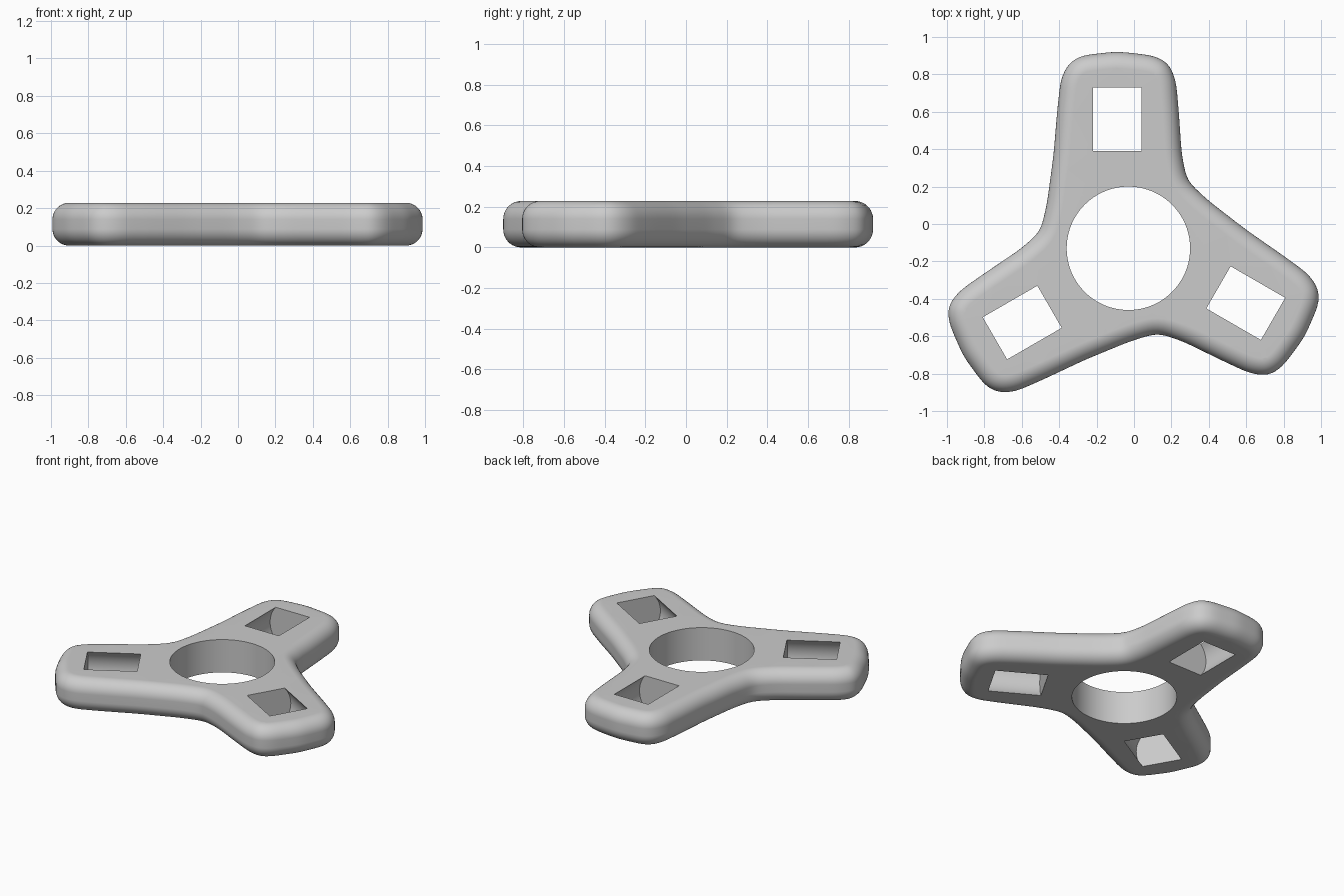
import bpy, bmesh, math
from mathutils import Matrix, Vector

cube = bpy.data.objects.get("Cube")
if cube:
    bpy.data.objects.remove(cube, do_unlink=True)

HUB = Vector((-0.03, -0.13, 0))
HEIGHT = 0.228
ROUND = 0.088
THIRD = math.radians(120)

grey = bpy.data.materials.new("plain_grey")
grey.use_nodes = True
grey.diffuse_color = (0.6, 0.6, 0.6, 1)
grey.node_tree.nodes["Principled BSDF"].inputs["Base Color"].default_value = (0.6, 0.6, 0.6, 1)

# Outline of one arm around the hub, clockwise from its left hollow
ARM = [(-.47, .09), (-.435, .24), (-.40, .50), (-.38, .74), (-.362, .905),
       (-.323, .99), (-.26, 1.03), (-.06, 1.053), (.14, 1.03), (.217, .99),
       (.255, .895), (.27, .72), (.285, .50)]


def soft_outline(points, spacing, passes):
    """Even steps along a closed polygon, then softened corners."""
    path = []
    for i, p in enumerate(points):
        q = points[(i + 1) % len(points)]
        steps = max(1, round((q - p).length / spacing))
        path += [p.lerp(q, s / steps) for s in range(steps)]
    for _ in range(passes):
        path = [(path[i - 1] + 2 * p + path[(i + 1) % len(path)]) / 4
                for i, p in enumerate(path)]
    return path


def bridge(bm, low, high):
    """Wall of quads between two closed rings."""
    for i in range(len(low)):
        j = (i + 1) % len(low)
        bm.faces.new((low[i], low[j], high[j], high[i]))


bm = bmesh.new()

# Outer wall: three arms with rounded upper and lower rims
control = []
for k in range(3):
    turn = Matrix.Rotation(-k * THIRD, 3, 'Z')
    control += [turn @ Vector((x, y, 0)) for x, y in ARM]
outline = soft_outline(control, 0.022, 6)
inward = []
for i in range(len(outline)):
    along = (outline[(i + 1) % len(outline)] - outline[i - 1]).normalized()
    inward.append(Vector((along.y, -along.x, 0)))

SEGMENTS = 9
rim = []
for s in range(SEGMENTS + 1):
    a = math.pi / 2 * s / SEGMENTS
    rim.append((ROUND * (1 - math.sin(a)), ROUND * (1 - math.cos(a))))
section = rim + [(inset, HEIGHT - z) for inset, z in reversed(rim)]
rings = [[bm.verts.new(HUB + p + n * inset + Vector((0, 0, z)))
          for p, n in zip(outline, inward)] for inset, z in section]
for low, high in zip(rings, rings[1:]):
    bridge(bm, low, high)

# Round bore through the hub
BORE_SIDES = 96
bore = [[bm.verts.new(HUB + Vector((0.33 * math.cos(a), 0.33 * math.sin(a), z)))
         for a in (math.tau * s / BORE_SIDES for s in range(BORE_SIDES))]
        for z in (0, HEIGHT)]
bridge(bm, *bore)

# Barrel-sided pocket in each arm, open above and below
RADIUS, HALF_LENGTH, STEPS = 0.173, 0.1685, 16
reach = math.asin(HEIGHT / 2 / RADIUS)
angles = [reach * (2 * s / STEPS - 1) for s in range(STEPS + 1)]
for k in range(3):
    place = (Matrix.Translation(HUB + Vector((0, 0, HEIGHT / 2)))
             @ Matrix.Rotation(k * THIRD, 4, 'Z') @ Matrix.Translation((-0.06, 0.69, 0)))
    walls = [[[bm.verts.new(place @ Vector((side * RADIUS * math.cos(a), y, RADIUS * math.sin(a))))
               for a in angles] for side in (-1, 1)] for y in (-HALF_LENGTH, HALF_LENGTH)]
    for left, right in walls:
        bm.faces.new(left + right[::-1])
    for inner, outer in zip(*walls):
        for s in range(STEPS):
            bm.faces.new((inner[s], inner[s + 1], outer[s + 1], outer[s]))

# Flat top and bottom between the outer rim and the openings
border = [e for e in bm.edges if e.is_boundary]
for upper in (False, True):
    loop_edges = [e for e in border if (e.verts[0].co.z > HEIGHT / 2) == upper]
    bmesh.ops.triangle_fill(bm, edges=loop_edges, use_beauty=True, normal=(0, 0, 1))

bmesh.ops.recalc_face_normals(bm, faces=bm.faces)
mesh = bpy.data.meshes.new("three_armed_body")
bm.to_mesh(mesh)
bm.free()
mesh.materials.append(grey)
body = bpy.data.objects.new("three_armed_body", mesh)
bpy.context.collection.objects.link(body)

# Smooth shading with crisp hole edges and flat faces kept flat
bpy.ops.object.select_all(action='DESELECT')
body.select_set(True)
bpy.context.view_layer.objects.active = body
bpy.ops.object.shade_smooth_by_angle(angle=math.radians(35))
weighted = body.modifiers.new("flat_face_normals", 'WEIGHTED_NORMAL')
weighted.keep_sharp = True
